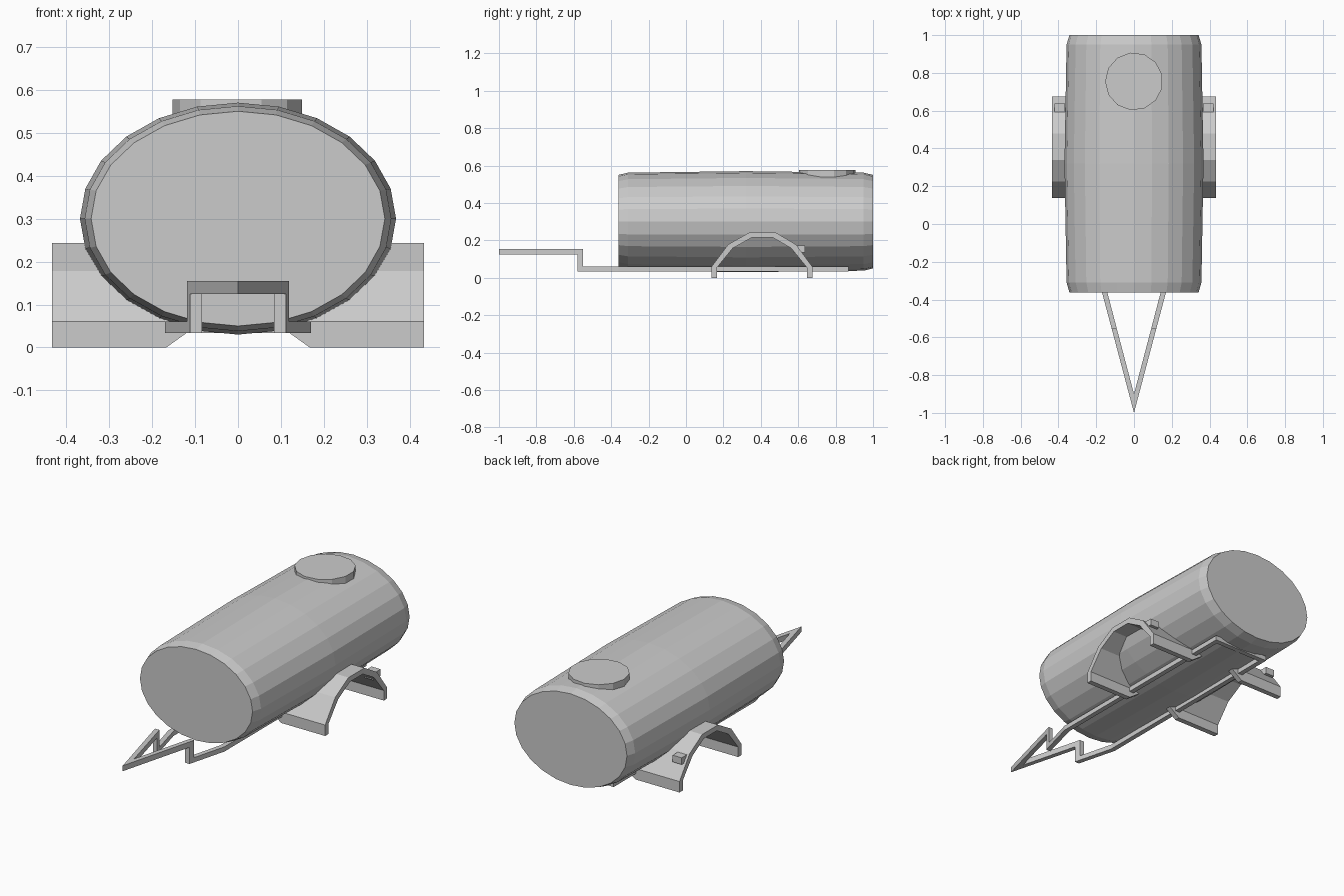
import bpy, bmesh
from math import sin, cos, pi

if "Cube" in bpy.data.objects:
    bpy.data.objects.remove(bpy.data.objects["Cube"])


def finish(name, bm, mirror=False):
    bmesh.ops.recalc_face_normals(bm, faces=bm.faces)
    me = bpy.data.meshes.new(name)
    bm.to_mesh(me)
    bm.free()
    ob = bpy.data.objects.new(name, me)
    bpy.context.collection.objects.link(ob)
    if mirror:
        mod = ob.modifiers.new("mirror", "MIRROR")
        mod.use_clip = True
    return ob


def loft(name, rings, mirror=False):
    """Skin a list of equal-length point rings and cap both ends."""
    bm = bmesh.new()
    vs = [[bm.verts.new(p) for p in r] for r in rings]
    n = len(rings[0])
    for a, b in zip(vs, vs[1:]):
        for i in range(n):
            j = (i + 1) % n
            bm.faces.new((a[i], a[j], b[j], b[i]))
    bm.faces.new(vs[0])
    bm.faces.new(vs[-1])
    return finish(name, bm, mirror)


def plan_prism(name, pts, z0, z1, mirror=False):
    return loft(name, [[(x, y, z) for x, y in pts] for z in (z0, z1)], mirror)


# Oval tank, slightly barrelled along y
def oval(y, rx, rz, n=24):
    return [(rx * sin(2 * pi * i / n), y, 0.3 + rz * cos(2 * pi * i / n)) for i in range(n)]


loft("tank", [oval(-0.362, 0.342, 0.25), oval(-0.31, 0.357, 0.262),
              oval(0.32, 0.368, 0.27),
              oval(0.95, 0.357, 0.262), oval(1.0, 0.342, 0.25)])

# Filler hatch on top
plan_prism("hatch", [(-0.153 * cos(2 * pi * i / 13), 0.755 + 0.153 * sin(2 * pi * i / 13))
                     for i in range(13)], 0.53, 0.577)


# Drawbar and frame: tapered V, stepped post, straight rails, rear crossbar
def edge(y):
    return (y + 1) * 0.265


W = 0.027
plan_prism("drawbar", [(0, -1), (edge(-0.55), -0.55), (edge(-0.55) - W, -0.55), (0, -0.9)],
           0.125, 0.155, True)
plan_prism("drawbar_post", [(edge(-0.58), -0.58), (edge(-0.55), -0.55),
                            (edge(-0.55) - W, -0.55), (edge(-0.58) - W, -0.58)],
           0.034, 0.155, True)
plan_prism("frame_rail", [(edge(-0.58), -0.58), (0.17, -0.36), (0.17, 0.87), (0, 0.87),
                          (0, 0.842), (0.143, 0.842), (0.143, -0.355),
                          (edge(-0.58) - W, -0.58)], 0.034, 0.06, True)

# Arched fenders, feet cut at a slant on the inner side
outer = [(0.137, 0), (0.137, 0.06), (0.225, 0.178), (0.34, 0.243),
         (0.478, 0.243), (0.588, 0.178), (0.675, 0.06), (0.675, 0)]
inner = [(0.166, 0), (0.166, 0.055), (0.25, 0.158), (0.352, 0.215),
         (0.464, 0.215), (0.562, 0.158), (0.646, 0.055), (0.646, 0)]


def inside_x(z):
    return 0.167 - 1.4 * z if z < 0.1 else 0.2


loft("fender", [[(inside_x(a[1]), *a), (0.433, *a), (0.433, *b), (inside_x(b[1]), *b)]
                for a, b in zip(outer, inner)], True)

# Rear lamp blocks on the fenders
plan_prism("rear_lamp", [(0.365, 0.575), (0.42, 0.575), (0.42, 0.637), (0.365, 0.637)],
           0.135, 0.172, True)
